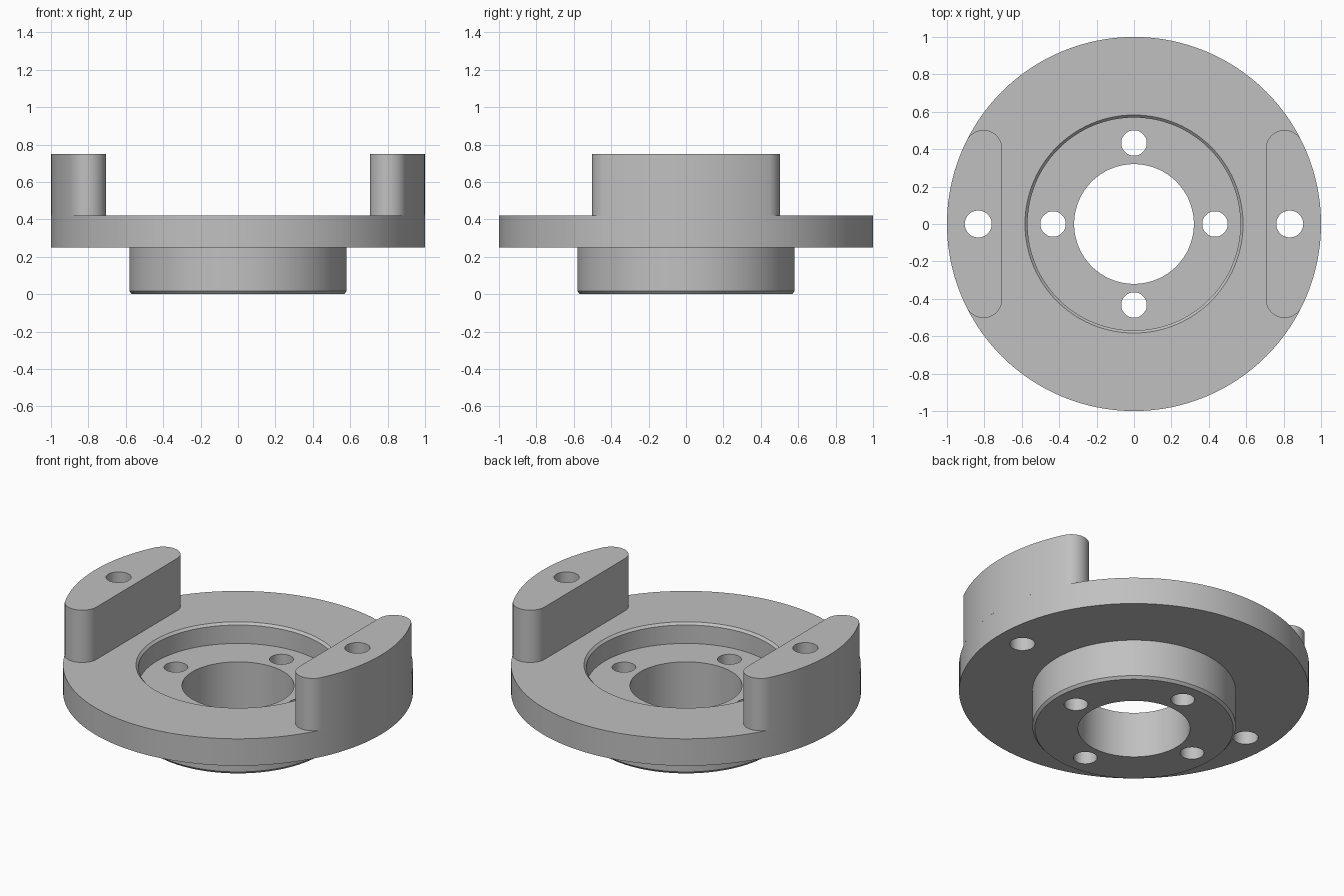
import bpy, bmesh
from math import sin, cos, pi, atan2, hypot
from mathutils import Matrix, Vector

cube = bpy.data.objects.get("Cube")
if cube:
    bpy.data.objects.remove(cube, do_unlink=True)

SEGMENTS = 128
FLANGE_TOP = 0.42
LUG_TOP = 0.75

grey = bpy.data.materials.new("plain_grey")
grey.use_nodes = True
colour = (0.53, 0.53, 0.53, 1)
grey.diffuse_color = colour
grey.node_tree.nodes["Principled BSDF"].inputs["Base Color"].default_value = colour


def make_object(name, bm):
    bmesh.ops.recalc_face_normals(bm, faces=bm.faces)
    mesh = bpy.data.meshes.new(name)
    bm.to_mesh(mesh)
    bm.free()
    mesh.materials.append(grey)
    obj = bpy.data.objects.new(name, mesh)
    bpy.context.collection.objects.link(obj)
    return obj


def lathe(name, profile):
    """Revolve a closed (radius, height) outline about z."""
    bm = bmesh.new()
    verts = [bm.verts.new((r, 0, z)) for r, z in profile]
    edges = [bm.edges.new((verts[i - 1], verts[i])) for i in range(len(verts))]
    bmesh.ops.spin(bm, geom=verts + edges, cent=(0, 0, 0), axis=(0, 0, 1),
                   angle=2 * pi, steps=SEGMENTS, use_duplicate=False)
    bmesh.ops.remove_doubles(bm, verts=bm.verts, dist=1e-4)
    return make_object(name, bm)


def prism(name, outline, bottom, top):
    bm = bmesh.new()
    face = bm.faces.new([bm.verts.new((x, y, bottom)) for x, y in outline])
    new = bmesh.ops.extrude_face_region(bm, geom=[face], use_keep_orig=True)["geom"]
    bmesh.ops.translate(bm, vec=(0, 0, top - bottom),
                        verts=[v for v in new if isinstance(v, bmesh.types.BMVert)])
    return make_object(name, bm)


def arc(cx, cy, radius, start, end, steps):
    angles = [start + (end - start) * i / steps for i in range(steps + 1)]
    return [(cx + radius * cos(a), cy + radius * sin(a)) for a in angles]


def hole_cutter(name, centres, radius):
    bm = bmesh.new()
    for x, y in centres:
        bmesh.ops.create_cone(bm, cap_ends=True, segments=48, radius1=radius,
                              radius2=radius, depth=3,
                              matrix=Matrix.Translation(Vector((x, y, 0))))
    cutter = make_object(name, bm)
    cutter.hide_render = True
    return cutter


def drill(obj, cutter):
    mod = obj.modifiers.new("holes", 'BOOLEAN')
    mod.operation = 'DIFFERENCE'
    mod.solver = 'EXACT'
    mod.object = cutter
    bpy.context.view_layer.objects.active = obj
    bpy.ops.object.modifier_apply(modifier=mod.name)


# Flange with lower boss, central bore and chamfered recess
flange = lathe("flange_and_boss", [
    (0.32, 0), (0.567, 0), (0.581, 0.016), (0.581, 0.25), (1, 0.25),
    (1, FLANGE_TOP), (0.583, FLANGE_TOP), (0.569, 0.406), (0.569, 0.29),
    (0.32, 0.29)])

# Lug outline: rim arc blending tangentially into two rounded corners
corner = 0.1
cx = 0.705 + corner
cy = ((1 - corner) ** 2 - cx ** 2) ** 0.5
tangent = atan2(cy, cx)
outline = arc(0, 0, 1, -tangent, tangent, 24)
outline += arc(cx, cy, corner, tangent, pi, 20)[1:]
outline += arc(cx, -cy, corner, pi, 2 * pi - tangent, 20)[:-1]
left_lug = prism("left_lug", outline, FLANGE_TOP, LUG_TOP)
right_lug = prism("right_lug", [(-x, -y) for x, y in outline], FLANGE_TOP, LUG_TOP)

# Bolt holes: four in the recess floor, one through each lug
floor_cutter = hole_cutter("floor_hole_cutter",
                           [(0.433, 0), (-0.433, 0), (0, 0.433), (0, -0.433)], 0.068)
lug_cutter = hole_cutter("lug_hole_cutter", [(0.833, 0), (-0.833, 0)], 0.072)
drill(flange, floor_cutter)
for part in (flange, left_lug, right_lug):
    drill(part, lug_cutter)
for cutter in (floor_cutter, lug_cutter):
    bpy.data.objects.remove(cutter, do_unlink=True)

# Smooth round walls, crisp edges
bpy.ops.object.select_all(action='DESELECT')
for part in (flange, left_lug, right_lug):
    part.select_set(True)
bpy.context.view_layer.objects.active = flange
bpy.ops.object.shade_smooth_by_angle(angle=pi / 6)
